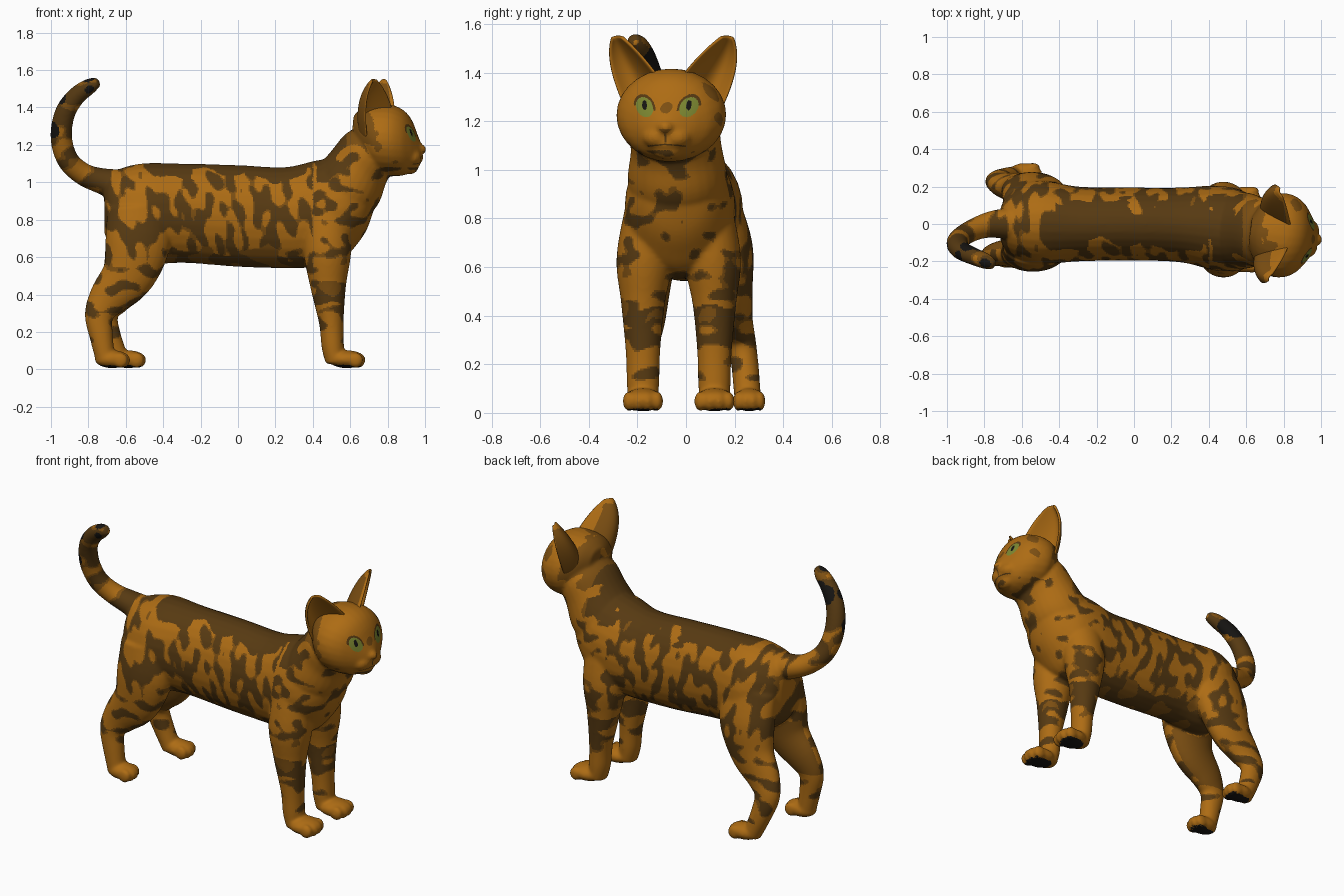
import bpy, bmesh, math
from mathutils import Vector, Matrix, noise

if "Cube" in bpy.data.objects:
    bpy.data.objects.remove(bpy.data.objects["Cube"])

COLOURS = [("orange_fur", (0.42, 0.15, 0.007)), ("mid_brown_fur", (0.20, 0.077, 0.006)),
           ("dark_brown_fur", (0.095, 0.042, 0.006)), ("black", (0.008, 0.007, 0.006)),
           ("green_eye", (0.20, 0.24, 0.03))]
ORANGE, MID, DARK, BLACK, GREEN = range(5)
mats = []
for mat_name, rgb in COLOURS:
    m = bpy.data.materials.new(mat_name)
    m.diffuse_color = (*rgb, 1)
    m.use_nodes = True
    m.node_tree.nodes["Principled BSDF"].inputs["Base Color"].default_value = m.diffuse_color
    mats.append(m)

# the head is turned slightly to one side
HEAD = Matrix.Translation((0.74, -0.055, 0)) @ Matrix.Rotation(math.radians(-7), 4, 'Z') \
    @ Matrix.Translation((-0.74, 0, 0))
HEAD_INV = HEAD.inverted()


def catmull(p, t):
    a, b, c, d = p
    return [0.5 * (2 * q + (r - o) * t + (2 * o - 5 * q + 4 * r - s) * t * t
                   + (3 * q - o - 3 * r + s) * t ** 3) for o, q, r, s in zip(a, b, c, d)]


def loft(bm, rings, mat=Matrix(), upright=False, steps=5, sides=28):
    """Smooth tube through rings of (x, y, z, sideways radius, other radius)."""
    n = len(rings)
    fine = []
    for i in range(n - 1):
        p = [rings[max(0, min(n - 1, i + k))] for k in (-1, 0, 1, 2)]
        fine += [catmull(p, j / steps) for j in range(steps)]
    fine.append(list(rings[-1]))
    loops = []
    for i, r in enumerate(fine):
        t = Vector(fine[min(i + 1, len(fine) - 1)][:3]) - Vector(fine[max(i - 1, 0)][:3])
        t = Vector((1, 0, 0)) if upright else t.normalized()
        side = Vector((0, 1, 0))
        side = (side - t * side.dot(t)).normalized()
        other = t.cross(side)
        loops.append([bm.verts.new(mat @ (Vector(r[:3]) + side * r[3] * math.cos(a) + other * r[4] * math.sin(a)))
                      for a in (2 * math.pi * k / sides for k in range(sides))])
    for A, B in zip(loops, loops[1:]):
        for k in range(sides):
            bm.faces.new((A[k], A[(k + 1) % sides], B[(k + 1) % sides], B[k]))
    bm.faces.new(loops[0][::-1])
    bm.faces.new(loops[-1])


def ball(bm, centre, radii, mat=Matrix()):
    bmesh.ops.create_uvsphere(bm, u_segments=24, v_segments=14, radius=1,
                              matrix=mat @ Matrix.Translation(centre) @ Matrix.Diagonal((*radii, 1)))


def paw(bm, x, y, rx, ry):
    ball(bm, (x, y, 0.054), (rx, ry, 0.048))
    for k in (-1.5, -0.5, 0.5, 1.5):
        ball(bm, (x + rx * 0.66 - abs(k) * 0.012, y + k * ry * 0.46, 0.048), (0.04, ry * 0.32, 0.041))


bm = bmesh.new()
# torso
loft(bm, [(-0.715, 0, 0.86, 0.08, 0.13), (-0.67, 0, 0.85, 0.16, 0.205), (-0.52, 0.01, 0.83, 0.225, 0.27),
          (-0.3, 0, 0.835, 0.20, 0.265), (0, 0, 0.82, 0.195, 0.272), (0.25, -0.005, 0.811, 0.20, 0.27),
          (0.42, -0.02, 0.832, 0.225, 0.285), (0.55, -0.03, 0.855, 0.22, 0.275),
          (0.63, -0.035, 0.88, 0.185, 0.22), (0.69, -0.035, 0.91, 0.135, 0.16),
          (0.735, -0.035, 0.95, 0.06, 0.07)], upright=True)
# neck
loft(bm, [(0.5, -0.03, 0.85, 0.20, 0.15), (0.58, -0.035, 0.97, 0.205, 0.19), (0.645, -0.04, 1.08, 0.188, 0.17),
          (0.71, -0.05, 1.18, 0.18, 0.155), (0.76, -0.055, 1.27, 0.12, 0.10)])
# head
loft(bm, [(0.62, 0, 1.28, 0.08, 0.08), (0.67, 0, 1.26, 0.165, 0.14), (0.75, 0, 1.23, 0.222, 0.185),
          (0.83, 0, 1.222, 0.22, 0.19), (0.89, 0, 1.21, 0.185, 0.172), (0.93, 0, 1.193, 0.135, 0.138),
          (0.957, 0, 1.168, 0.09, 0.095), (0.98, 0, 1.155, 0.045, 0.055)], HEAD, True)
# muzzle, nose and chin
for s in (-1, 1):
    ball(bm, (0.936, s * 0.04, 1.135), (0.052, 0.062, 0.047), HEAD)
ball(bm, (0.967, 0, 1.175), (0.042, 0.036, 0.032), HEAD)
ball(bm, (0.922, 0, 1.083), (0.044, 0.062, 0.04), HEAD)
# tail
loft(bm, [(-0.62, 0, 0.98, 0.09, 0.09), (-0.74, 0, 1.01, 0.075, 0.068), (-0.83, -0.02, 1.045, 0.062, 0.06),
          (-0.91, -0.06, 1.12, 0.056, 0.058), (-0.945, -0.10, 1.24, 0.054, 0.058), (-0.925, -0.14, 1.37, 0.05, 0.055),
          (-0.865, -0.17, 1.46, 0.047, 0.05), (-0.79, -0.20, 1.515, 0.042, 0.042), (-0.745, -0.22, 1.535, 0.024, 0.024)])
# front legs
for s in (-1, 1):
    y = -0.03 + s * 0.147
    loft(bm, [(0.48, y - s * 0.03, 0.90, 0.09, 0.12), (0.478, y - s * 0.008, 0.64, 0.117, 0.128),
              (0.482, y, 0.45, 0.09, 0.097), (0.499, y, 0.25, 0.071, 0.066),
              (0.507, y, 0.12, 0.067, 0.06), (0.52, y, 0.035, 0.06, 0.05)])
    paw(bm, 0.582, y, 0.1, 0.083)
# hind legs, one set a little further forward and outward
for s, k in ((-1, 0), (1, 1)):
    loft(bm, [(-0.53, s * 0.12, 0.86, 0.10, 0.17), (-0.535, s * (0.145 + k * 0.02), 0.68, 0.11, 0.175),
              (-0.585, s * (0.155 + k * 0.03), 0.51, 0.09, 0.145),
              (-0.69 + k * 0.015, s * (0.155 + k * 0.05), 0.385, 0.07, 0.108),
              (-0.742 + k * 0.025, s * (0.165 + k * 0.065), 0.29, 0.058, 0.078),
              (-0.73 + k * 0.045, s * (0.17 + k * 0.075), 0.17, 0.056, 0.062),
              (-0.705 + k * 0.075, s * (0.17 + k * 0.085), 0.04, 0.055, 0.052)])
    paw(bm, -0.672 + k * 0.085, s * (0.17 + k * 0.09), 0.095, 0.066)

# fuse the parts into one soft skin
mesh = bpy.data.meshes.new("cat_body")
bmesh.ops.recalc_face_normals(bm, faces=bm.faces)
bm.to_mesh(mesh)
bm.free()
body = bpy.data.objects.new("cat_body", mesh)
bpy.context.collection.objects.link(body)
rm = body.modifiers.new("fuse", 'REMESH')
rm.mode, rm.voxel_size = 'VOXEL', 0.0085
sm = body.modifiers.new("soften", 'SMOOTH')
sm.factor, sm.iterations = 0.5, 11
skin = bpy.data.meshes.new_from_object(body.evaluated_get(bpy.context.evaluated_depsgraph_get()))
body.modifiers.clear()
body.data = skin

# finer faces on the face, for eyes and mouth
bm = bmesh.new()
bm.from_mesh(skin)
edges = [e for e in bm.edges if all(v.co.x > 0.84 and 1.07 < v.co.z < 1.34 for v in e.verts)]
bmesh.ops.subdivide_edges(bm, edges=edges, cuts=2, use_grid_fill=True)
bm.to_mesh(skin)
bm.free()


def tone(v, dark, mid):
    return DARK if v > dark else MID if v > mid else ORANGE


def face_colour(c, n):
    """Eyes, nose, mouth and faint marks on the head."""
    p = HEAD_INV @ c
    ay = abs(p.y)
    if p.x > 0.85:
        u, w = (ay - 0.092) / 0.038, (p.z - 1.258 - (ay - 0.092) * 0.25) / 0.040
        if u * u + w * w < 1:
            return BLACK if (u / 0.28) ** 2 + ((w - 0.2) / 0.5) ** 2 < 1 else GREEN
        if w > -0.1 and (u / 1.25) ** 2 + (w / 1.3) ** 2 < 1:
            return DARK                           # upper lid
        if p.x > 0.93 and ay < 0.026 and 1.145 + ay * 0.8 < p.z < 1.168:
            return MID                            # nose
        if p.x > 0.9 and ((ay < 0.004 and 1.112 < p.z < 1.147)
                          or (ay < 0.08 and abs(p.z - 1.105 + ay * 0.1) < 0.003)):
            return DARK                           # mouth
    if n.x < -0.3 and n.z > -0.2:                 # back of the head
        return MID
    v = noise.noise(Vector((c.x * 12, c.y * 12, c.z * 15)))
    return MID if v - (0.18 if p.x > 0.78 else 0) > 0.27 else ORANGE


# black marks (x, y, z, radius) on the tail and one hind leg
MARKS = [(-0.885, -0.11, 1.44, 0.055), (-0.99, -0.14, 1.28, 0.048), (-0.79, -0.25, 1.49, 0.036),
         (-0.82, -0.14, 1.46, 0.045), (-0.94, -0.17, 1.44, 0.036), (-0.80, -0.21, 1.56, 0.036),
         (-0.57, 0.19, 0.385, 0.032)]


def coat(c, n):
    """Coat colour from place and direction."""
    x, y, z = c
    wob = noise.noise(c * 9)
    if z < 0.024 and n.z < -0.6:
        return BLACK if n.z + wob * 0.2 < -0.84 else ORANGE
    if x < -0.5 and any((c - Vector(k[:3])).length < k[3] * (1 + wob * 0.4) for k in MARKS):
        return BLACK
    if x < -0.74 and z > 0.9:                     # tail rings
        return tone(noise.noise(Vector((x * 9, y * 5, z * 14))) + (z - 1.12) * 1.1, 0.02, -0.14)
    if x > 0.62 and z > 1.08 and (x - 0.62) + (z - 1.08) > 0.14:
        return face_colour(c, n)
    if x > 0.42 and z > 1.0 and n.x < 0 and n.z + wob * 0.5 > 0.35:
        return DARK if x < 0.58 else MID          # nape
    if -0.42 < x < 0.6 and z > 0.95 and n.z + wob * 0.4 > 0.72:
        return DARK                               # saddle along the back
    if z > 0.5 and x < 0.5 and n.z + wob * 0.35 < -0.62:
        return DARK if wob > -0.05 else MID       # belly
    if z < 0.13:
        return ORANGE
    if x < 0 and z < 0.62 and n.y * y < -0.05 and z > 0.3:
        return MID                                # inside of the hind legs
    if x > 0.3 and 0.36 < z + wob * 0.06 < 0.44:
        return DARK if wob > -0.2 else MID        # wide band on the front legs
    # bands on the legs blend into upright spots on the flanks
    bands = noise.noise(Vector((x * 9, y * 8, z * 15))) - (0.2 if z < 0.3 else 0.06)
    spots = noise.noise(Vector((x * 18 + z * 3, y * 6 + 3, z * 9.5)))
    if x > 0.4:                                   # sparser on shoulder, chest and neck
        spots = noise.noise(Vector((x * 13, y * 12, z * 17))) - 0.1 - max(0, n.x) * 0.22
    k = max(0, min(1, (z - 0.48) / 0.2))
    return tone(bands * (1 - k) + spots * k, 0.08, -0.01)


def paint(ob, rule):
    for m in mats:
        ob.data.materials.append(m)
    for f in ob.data.polygons:
        f.material_index = rule(f.center, f.normal)
        f.use_smooth = True


skin.materials.clear()
paint(body, coat)

# ears: curved sheets between an outer edge, a back ridge and an inner edge
OUTER = [Vector(p) for p in ((0.715, 0.19, 1.23), (0.70, 0.295, 1.44), (0.752, 0.25, 1.545))]
RIDGE = [Vector(p) for p in ((0.575, 0.07, 1.28), (0.56, 0.19, 1.46), (0.742, 0.235, 1.555))]
INNER = [Vector(p) for p in ((0.835, 0.05, 1.385), (0.815, 0.13, 1.49), (0.768, 0.208, 1.548))]


def bezier(p, t):
    return p[0] * (1 - t) ** 2 + p[1] * 2 * t * (1 - t) + p[2] * t * t


for s, name in ((1, "left_ear"), (-1, "right_ear")):
    bm = bmesh.new()
    N = 14
    grid = []
    for i in range(N + 1):
        row = [bezier(e, i / N) for e in (OUTER, RIDGE, INNER)]
        pts = [bezier(row, j / N) for j in range(N + 1)]
        grid.append([bm.verts.new(HEAD @ Vector((p.x, s * p.y, p.z))) for p in pts])
    for i in range(N):
        for j in range(N):
            q = [grid[i][j], grid[i][j + 1], grid[i + 1][j + 1], grid[i + 1][j]]
            bm.faces.new(q if s > 0 else q[::-1])
    me = bpy.data.meshes.new(name)
    bm.to_mesh(me)
    bm.free()
    ear = bpy.data.objects.new(name, me)
    bpy.context.collection.objects.link(ear)
    so = ear.modifiers.new("thickness", 'SOLIDIFY')
    so.thickness, so.offset = 0.014, 0
    ear.modifiers.new("round", 'SUBSURF').levels = 1
    ear.data = bpy.data.meshes.new_from_object(ear.evaluated_get(bpy.context.evaluated_depsgraph_get()))
    ear.modifiers.clear()
    paint(ear, lambda c, n: MID if n.x < -0.3 and c.z < 1.53 else ORANGE)
